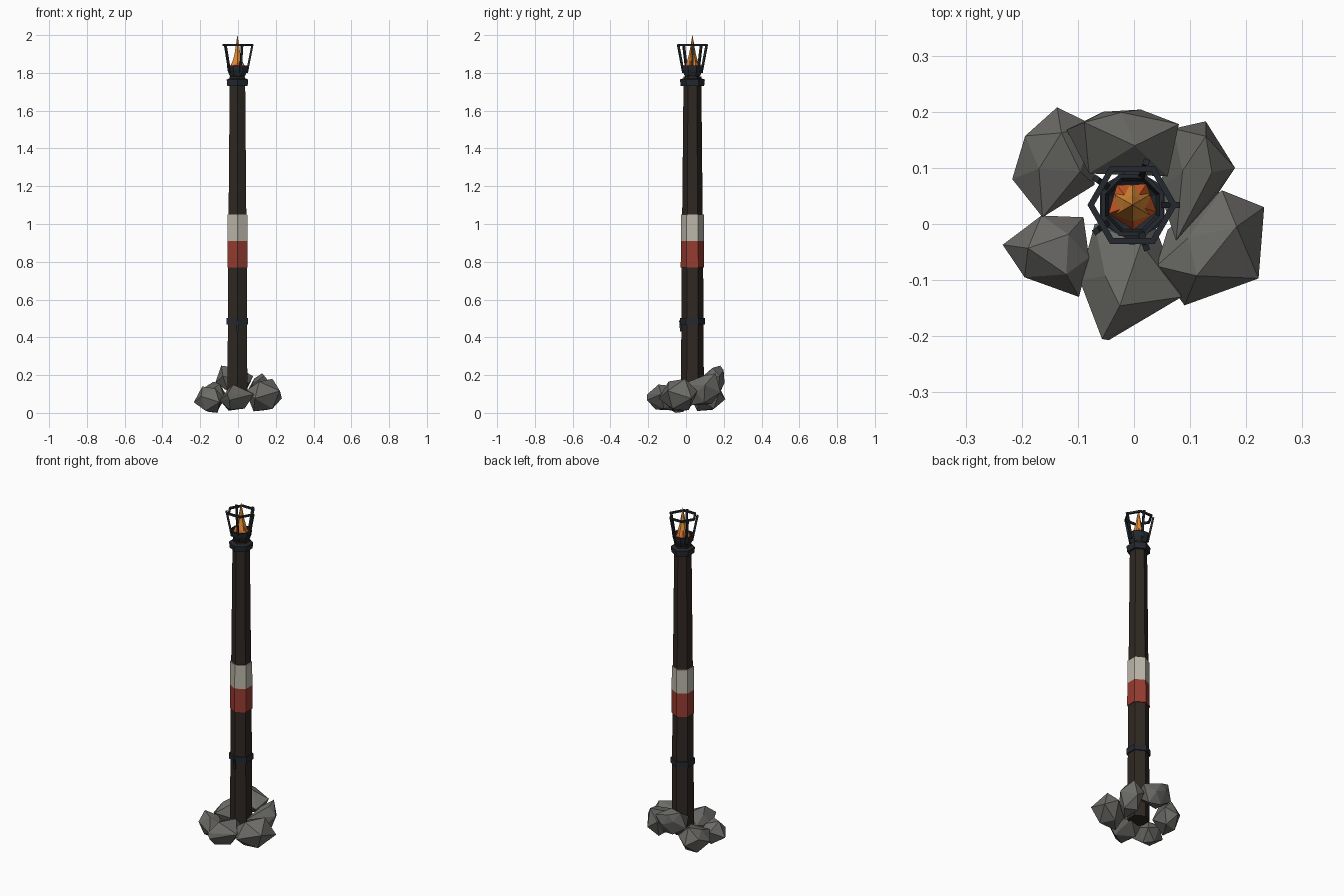
import bpy, bmesh
from math import sin, cos, pi, radians
from mathutils import Vector

if "Cube" in bpy.data.objects:
    bpy.data.objects.remove(bpy.data.objects["Cube"])

CX, CY = -0.003, 0.034  # post axis


def material(name, rgb):
    m = bpy.data.materials.new(name)
    m.diffuse_color = (*rgb, 1)
    m.use_nodes = True
    m.node_tree.nodes["Principled BSDF"].inputs["Base Color"].default_value = m.diffuse_color
    return m


WOOD = material("dark_wood", (0.028, 0.021, 0.016))
IRON = material("dark_iron", (0.018, 0.022, 0.027))
STONE = material("stone", (0.15, 0.148, 0.138))
RED = material("red_paint", (0.3, 0.045, 0.03))
WHITE = material("white_paint", (0.5, 0.47, 0.4))
ORANGE = material("flame_orange", (0.75, 0.27, 0.04))
EMBER = material("flame_red", (0.7, 0.12, 0.025))


def finish(bm, name, mat):
    bmesh.ops.remove_doubles(bm, verts=bm.verts, dist=1e-5)
    bmesh.ops.recalc_face_normals(bm, faces=bm.faces)
    mesh = bpy.data.meshes.new(name)
    bm.to_mesh(mesh)
    bm.free()
    ob = bpy.data.objects.new(name, mesh)
    ob.data.materials.append(mat)
    bpy.context.collection.objects.link(ob)
    return ob


def lathe(name, profile, mat, sides=6, phase=90, closed=False):
    """Spin (radius, z) points round the post axis; ends are capped unless closed."""
    bm = bmesh.new()
    rings = [[bm.verts.new((CX + r * cos(radians(phase) + 2 * pi * i / sides),
                            CY + r * sin(radians(phase) + 2 * pi * i / sides), z))
              for i in range(sides)] for r, z in profile]
    pairs = list(zip(rings, rings[1:]))
    if closed:
        pairs.append((rings[-1], rings[0]))
    else:
        bm.faces.new(rings[0])
        bm.faces.new(rings[-1])
    for a, b in pairs:
        for i in range(sides):
            j = (i + 1) % sides
            bm.faces.new((a[i], a[j], b[j], b[i]))
    return finish(bm, name, mat)


def bar(name, a, b, thick, mat):
    """Square bar between two points."""
    a, b = Vector(a), Vector(b)
    bm = bmesh.new()
    bmesh.ops.create_cube(bm, size=1)
    bmesh.ops.scale(bm, vec=(thick, thick, (b - a).length), verts=bm.verts)
    rot = (b - a).to_track_quat('Z', 'Y').to_matrix()
    bmesh.ops.rotate(bm, matrix=rot, verts=bm.verts)
    bmesh.ops.translate(bm, vec=(a + b) / 2, verts=bm.verts)
    return finish(bm, name, mat)


def rock(name, outline, low, high, lean):
    """Faceted boulder: hull of a plan outline with smaller top and bottom facets."""
    n = len(outline)
    c = sum((Vector(p) for p in outline), Vector((0, 0))) / n
    h = high - low
    bm = bmesh.new()
    for i, p in enumerate(outline):
        d = Vector(p) - c
        z = low + h * (0.5 + (0.13 if i % 2 else -0.1))
        bm.verts.new((p[0], p[1], z))
        if i % 2 == 0:
            q = c + d * 0.5 + Vector(lean)
            bm.verts.new((q.x, q.y, high - h * 0.08 * (i % 3)))
        else:
            q = c + d * 0.55
            bm.verts.new((q.x, q.y, low + h * 0.05 * (i % 3 - 1 + i % 2) * 0.8))
    hull = bmesh.ops.convex_hull(bm, input=bm.verts)
    loose = {v for v in hull["geom_interior"] if isinstance(v, bmesh.types.BMVert)}
    bmesh.ops.delete(bm, geom=list(loose), context='VERTS')
    return finish(bm, name, STONE)


# Tapered post and painted bands
lathe("post", [(0.061, 0.06), (0.057, 0.77), (0.047, 1.78)], WOOD)
lathe("red_band", [(0.062, 0.77), (0.061, 0.91)], RED)
lathe("white_band", [(0.061, 0.91), (0.060, 1.05)], WHITE)

# Iron collars and the small hook under the lower one
lathe("lower_collar", [(0.055, 0.468), (0.066, 0.468), (0.066, 0.502), (0.055, 0.502)],
      IRON, closed=True)
lathe("upper_collar", [(0.045, 1.73), (0.062, 1.73), (0.066, 1.765), (0.045, 1.772)],
      IRON, closed=True)
bar("collar_hook", (CX, CY - 0.065, 0.49), (CX, CY - 0.060, 0.43), 0.011, IRON)

# Open fire bowl
lathe("fire_bowl", [(0.030, 1.765), (0.047, 1.79), (0.057, 1.815), (0.060, 1.84),
                    (0.052, 1.84), (0.046, 1.815), (0.02, 1.795)], IRON, 8, 22.5)

# Cage: five leaning bars held by a hexagonal hoop
for k in range(5):
    t = 2 * pi * k / 5
    bar(f"cage_bar_{k + 1}",
        (CX + 0.050 * cos(t), CY + 0.050 * sin(t), 1.80),
        (CX + 0.080 * cos(t), CY + 0.080 * sin(t), 1.952), 0.011, IRON)
lathe("cage_hoop", [(0.068, 1.942), (0.080, 1.942), (0.080, 1.953), (0.068, 1.953)],
      IRON, phase=0, closed=True)

# Flame layers
lathe("flame_outer", [(0.030, 1.80), (0.045, 1.825), (0.024, 1.87), (0.0005, 1.91)],
      EMBER, 5, 200)
lathe("flame_inner", [(0.030, 1.80), (0.036, 1.835), (0.018, 1.90), (0.0005, 2.0)],
      ORANGE, 6, 90)

# Ring of boulders round the foot
rock("boulder_back_left", [(-0.137, 0.208), (-0.194, 0.157), (-0.217, 0.08),
     (-0.163, 0.012), (-0.07, 0.07), (-0.07, 0.175)], 0.01, 0.165, (0.01, 0.0))
rock("boulder_back", [(-0.12, 0.168), (-0.055, 0.2), (0.012, 0.204),
     (0.08, 0.178), (0.06, 0.085), (-0.08, 0.09)], 0.10, 0.25, (-0.02, 0.02))
rock("boulder_back_right", [(0.128, 0.183), (0.07, 0.17), (0.045, 0.06),
     (0.075, -0.03), (0.15, 0.055), (0.18, 0.1)], 0.04, 0.21, (0.01, 0.02))
rock("boulder_right", [(0.232, 0.03), (0.157, 0.06), (0.06, -0.01),
     (0.04, -0.075), (0.09, -0.145), (0.222, -0.097)], 0.008, 0.18, (0.0, 0.0))
rock("boulder_front", [(-0.045, -0.207), (-0.057, -0.205), (-0.097, -0.1),
     (-0.07, 0.0), (0.03, 0.015), (0.085, -0.13)], 0.012, 0.15, (0.01, 0.01))
rock("boulder_left", [(-0.234, -0.037), (-0.165, 0.015), (-0.09, 0.012),
     (-0.08, -0.06), (-0.098, -0.13), (-0.195, -0.095)], 0.0, 0.14, (0.0, 0.0))
